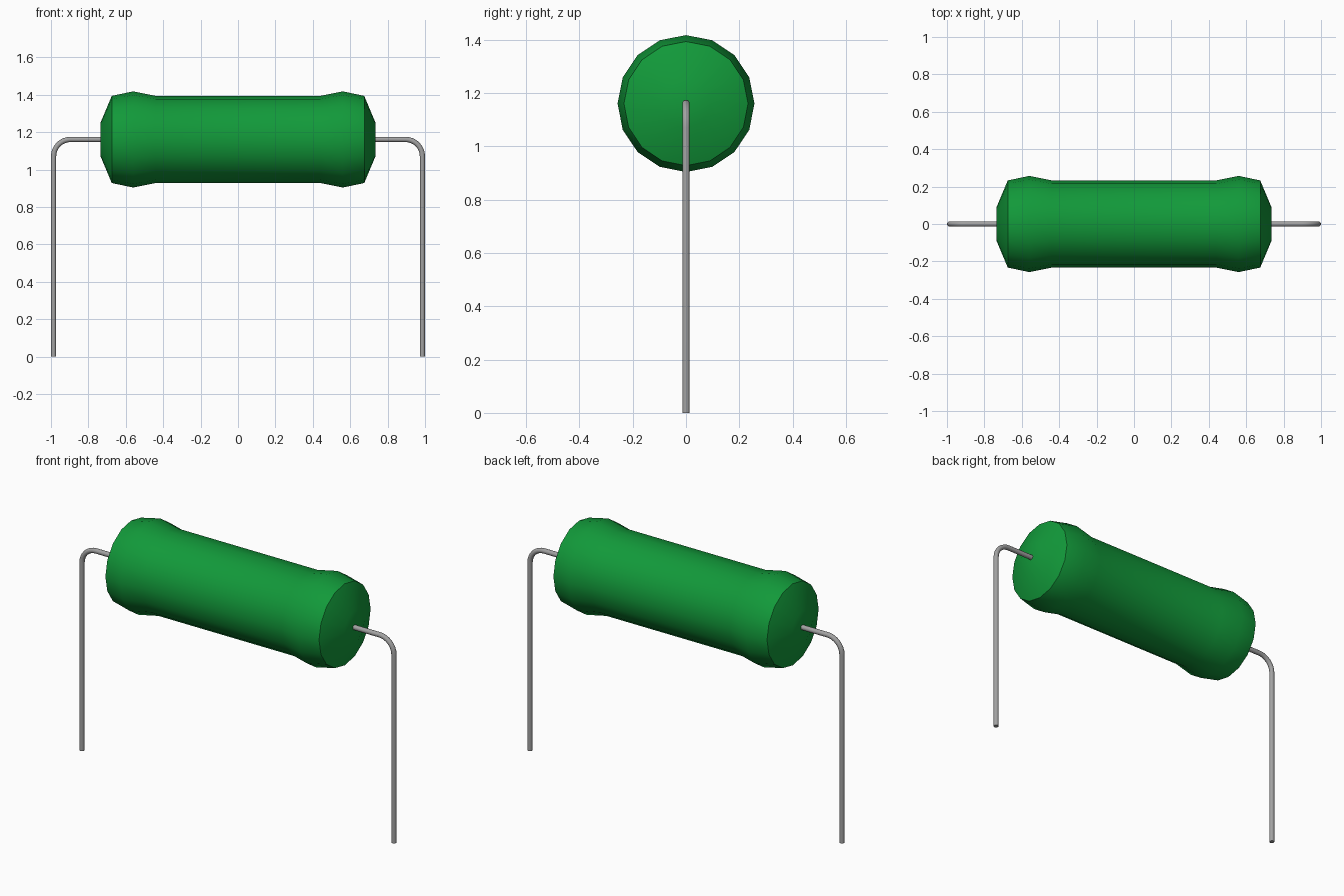
import bpy, bmesh, math

cube = bpy.data.objects.get("Cube")
if cube:
    bpy.data.objects.remove(cube, do_unlink=True)

AXIS_Z = 1.161      # height of the body axis
WIRE_R = 0.014
SIDES = 16


def material(name, rgb):
    m = bpy.data.materials.new(name)
    m.use_nodes = True
    m.diffuse_color = (*rgb, 1)
    m.node_tree.nodes["Principled BSDF"].inputs["Base Color"].default_value = (*rgb, 1)
    return m


def smooth(ob, angle):
    bpy.ops.object.select_all(action='DESELECT')
    ob.select_set(True)
    bpy.context.view_layer.objects.active = ob
    bpy.ops.object.shade_smooth_by_angle(angle=math.radians(angle))


green = material("green coating", (0.006, 0.32, 0.042))
metal = material("grey metal", (0.36, 0.36, 0.36))

# Body: half profile (x, radius) mirrored and revolved about the x axis
half = [(0.44, 0.233), (0.56, 0.257), (0.675, 0.233), (0.735, 0.09)]
profile = [(-x, r) for x, r in reversed(half)] + half
bm = bmesh.new()
rings = []
for x, r in profile:
    ring = []
    for i in range(SIDES):
        a = 2 * math.pi * i / SIDES
        ring.append(bm.verts.new((x, r * math.cos(a), r * math.sin(a))))
    rings.append(ring)
for a, b in zip(rings, rings[1:]):
    for i in range(SIDES):
        j = (i + 1) % SIDES
        bm.faces.new((a[i], a[j], b[j], b[i]))
bm.faces.new(rings[0])
bm.faces.new(rings[-1])
bmesh.ops.recalc_face_normals(bm, faces=bm.faces[:])
mesh = bpy.data.meshes.new("resistor_body")
bm.to_mesh(mesh)
bm.free()
body = bpy.data.objects.new("resistor_body", mesh)
bpy.context.collection.objects.link(body)
body.location.z = AXIS_Z
mesh.materials.append(green)
smooth(body, 35)


# Wire leads: straight out, quarter bend, straight down
def lead(name, side):
    leg_x, bend = 1 - WIRE_R, 0.09
    pts = [(0.70, AXIS_Z)]
    for i in range(9):
        a = math.pi / 2 * (1 - i / 8)
        pts.append((leg_x - bend + bend * math.cos(a),
                    AXIS_Z - bend + bend * math.sin(a)))
    pts.append((leg_x, 0))
    cu = bpy.data.curves.new(name, 'CURVE')
    cu.dimensions = '3D'
    cu.bevel_depth = WIRE_R
    cu.bevel_resolution = 4
    cu.use_fill_caps = True
    sp = cu.splines.new('POLY')
    sp.points.add(len(pts) - 1)
    for p, (x, z) in zip(sp.points, pts):
        p.co = (side * x, 0, z, 1)
    cu.materials.append(metal)
    ob = bpy.data.objects.new(name, cu)
    bpy.context.collection.objects.link(ob)
    bpy.ops.object.select_all(action='DESELECT')
    ob.select_set(True)
    bpy.context.view_layer.objects.active = ob
    bpy.ops.object.convert(target='MESH')
    smooth(bpy.context.view_layer.objects.active, 40)


lead("left_lead", 1)
lead("right_lead", -1)
